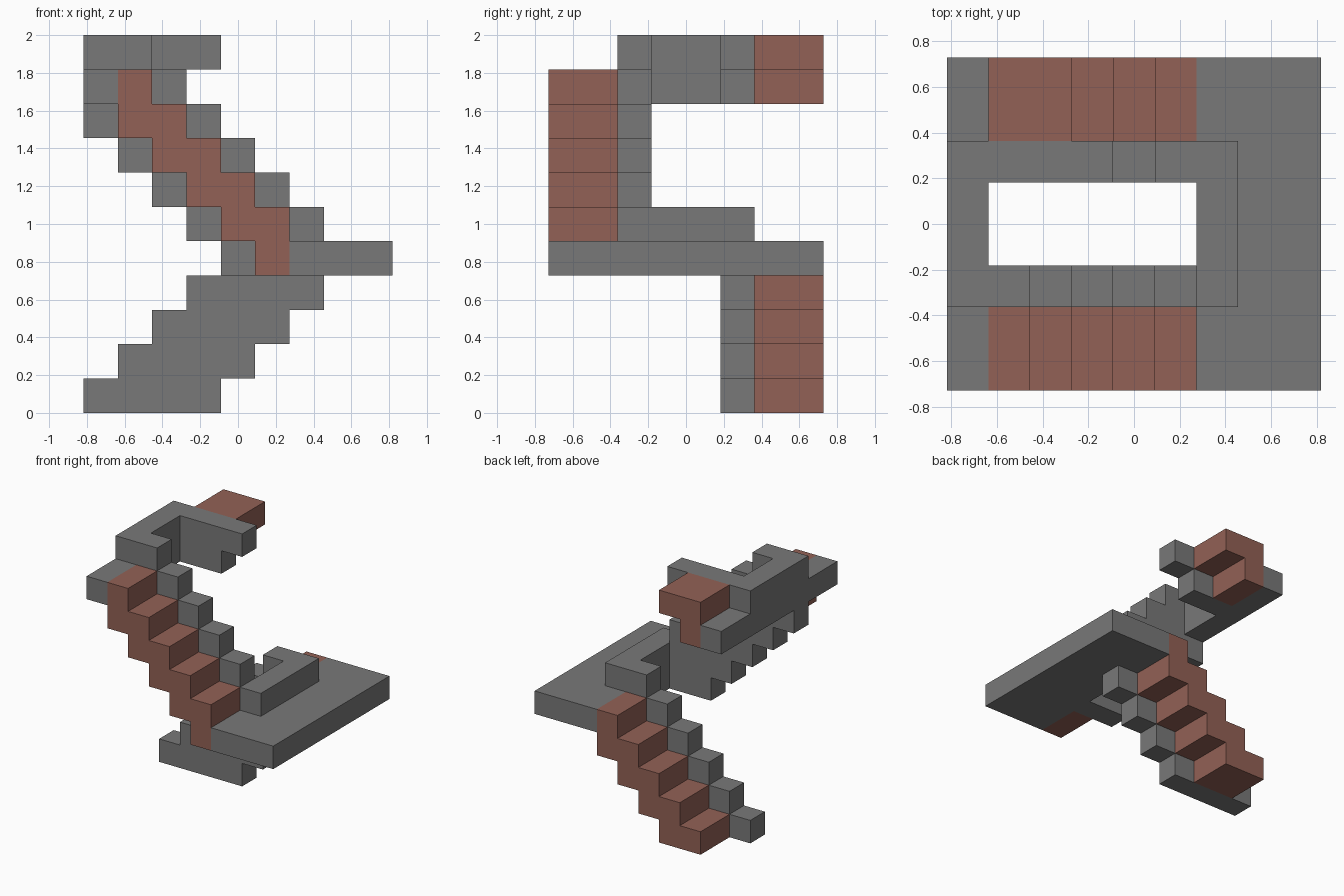
import bpy
import bmesh
import math
from mathutils import Vector

cube = bpy.data.objects.get("Cube")
if cube:
    bpy.data.objects.remove(cube, do_unlink=True)

UNIT = 2 / 11                       # block size; the model fills 9 x 8 x 11 blocks
ORIGIN = Vector((-4.5, -4, 0))


def material(name, rgb):
    mat = bpy.data.materials.new(name)
    mat.use_nodes = True
    mat.diffuse_color = (*rgb, 1)
    mat.node_tree.nodes["Principled BSDF"].inputs["Base Color"].default_value = (*rgb, 1)
    return mat


STONE = material("grey_stone", (0.19, 0.19, 0.19))
BRICK = material("red_brick", (0.29, 0.12, 0.092))
parts = {}


def block(xs, ys, zs):
    """Cells of a box, each range inclusive."""
    return {(x, y, z)
            for x in range(xs[0], xs[1] + 1)
            for y in range(ys[0], ys[1] + 1)
            for z in range(zs[0], zs[1] + 1)}


def flight(first, z, rise, direction, ys, width):
    """Stepped band: one row of cells per level, shifted one cell each level."""
    cells = set()
    for i in range(rise):
        ends = sorted((first + direction * i, first + direction * (i + width - 1)))
        cells |= block(ends, ys, (z + i, z + i))
    return cells


# Lower flight climbs to +x along the back
parts["lower_steps"] = (flight(1, 0, 4, 1, (6, 7), 2) | block((5, 5), (6, 7), (4, 4)), BRICK)
parts["lower_side_wall"] = (flight(0, 0, 4, 1, (5, 5), 4)
                            | block((4, 5), (5, 5), (4, 4))
                            | block((5, 5), (5, 5), (5, 5)), STONE)

# Middle landing with its low wall
parts["middle_landing"] = (block((6, 8), (0, 7), (4, 4)), STONE)
parts["middle_landing_wall"] = (block((6, 6), (3, 5), (5, 5)), STONE)

# Upper flight climbs to -x along the front
parts["upper_steps"] = (block((5, 5), (0, 1), (4, 4))
                        | flight(5, 5, 4, -1, (0, 1), 2)
                        | block((1, 1), (0, 1), (9, 9)), BRICK)
parts["upper_side_wall"] = (block((4, 5), (2, 2), (4, 4))
                            | flight(6, 5, 4, -1, (2, 2), 4)
                            | block((1, 2), (2, 2), (9, 9))
                            | block((1, 1), (2, 2), (10, 10)), STONE)

# Top landing, its wall, and the start of the next flight
parts["top_landing"] = (block((0, 0), (0, 7), (9, 9)), STONE)
parts["top_landing_wall"] = (block((0, 0), (2, 5), (10, 10)), STONE)
parts["top_steps"] = (block((1, 1), (6, 7), (9, 9)) | block((1, 2), (6, 7), (10, 10)), BRICK)
parts["top_side_wall"] = (block((1, 2), (5, 5), (9, 9)) | block((1, 3), (5, 5), (10, 10)), STONE)

solid = set().union(*(cells for cells, _ in parts.values()))


def build(name, cells, mat):
    """Skin the outside of a part, leaving out faces hidden against other blocks."""
    bm = bmesh.new()
    for cell in sorted(cells):
        centre = Vector(cell) + Vector((0.5, 0.5, 0.5))
        for axis in range(3):
            for sign in (-1, 1):
                normal = Vector((0, 0, 0))
                normal[axis] = sign
                if tuple(int(c) for c in Vector(cell) + normal) in solid:
                    continue
                u = Vector((0, 0, 0))
                u[(axis + 1) % 3] = 1
                v = normal.cross(u)
                corners = [centre + (normal + a * u + b * v) / 2
                           for a, b in ((-1, -1), (1, -1), (1, 1), (-1, 1))]
                bm.faces.new([bm.verts.new((c + ORIGIN) * UNIT) for c in corners])
    bmesh.ops.remove_doubles(bm, verts=bm.verts, dist=UNIT / 100)
    bmesh.ops.dissolve_limit(bm, angle_limit=math.radians(1), verts=bm.verts, edges=bm.edges)
    mesh = bpy.data.meshes.new(name)
    bm.to_mesh(mesh)
    bm.free()
    mesh.materials.append(mat)
    bpy.context.collection.objects.link(bpy.data.objects.new(name, mesh))


for part_name, (part_cells, part_material) in parts.items():
    build(part_name, part_cells, part_material)
